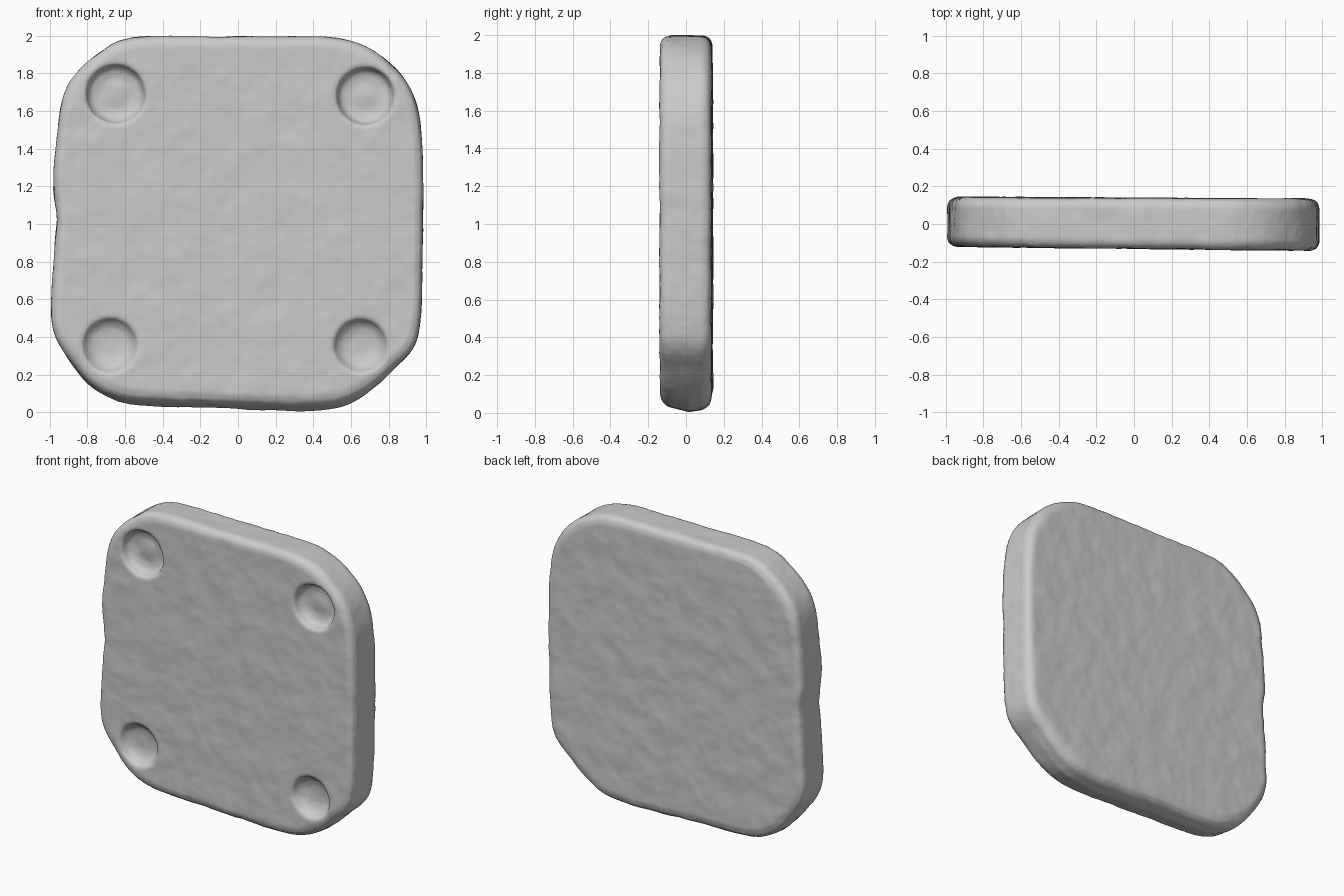
import bpy
import bmesh
from math import sin, cos, tau
from mathutils import Vector

cube = bpy.data.objects.get("Cube")
if cube:
    bpy.data.objects.remove(cube, do_unlink=True)


def loft(name, rings):
    """Skin a stack of equal-length point rings and cap both ends."""
    bm = bmesh.new()
    loops = [[bm.verts.new(p) for p in ring] for ring in rings]
    for a, b in zip(loops, loops[1:]):
        for i in range(len(a)):
            j = (i + 1) % len(a)
            bm.faces.new((a[i], a[j], b[j], b[i]))
    bm.faces.new(loops[0])
    bm.faces.new(loops[-1])
    bmesh.ops.recalc_face_normals(bm, faces=bm.faces)
    mesh = bpy.data.meshes.new(name)
    bm.to_mesh(mesh)
    bm.free()
    obj = bpy.data.objects.new(name, mesh)
    bpy.context.collection.objects.link(obj)
    return obj


def smooth_loop(points, steps=4):
    """Closed Catmull-Rom curve through the points."""
    pts = [Vector(p) for p in points]
    out = []
    for i in range(len(pts)):
        a, b, c, d = (pts[(i + k) % len(pts)] for k in (-1, 0, 1, 2))
        for s in range(steps):
            t = s / steps
            out.append(b + (c - a) * t / 2 + (a - b * 2.5 + c * 2 - d / 2) * t * t
                       + (b * 3 - a - c * 3 + d) * t ** 3 / 2)
    return out


# Slab outline (x, z), hand-shaped and slightly irregular
outline = smooth_loop([
    (-.56, 1.99), (-.1, 1.995), (.42, 1.995), (.59, 1.975), (.73, 1.915),
    (.85, 1.81), (.93, 1.69), (.968, 1.53), (.985, 1.25), (.98, .9),
    (.972, .52), (.93, .34), (.81, .21), (.67, .085), (.5, .015),
    (.2, .008), (-.1, .022), (-.45, .03), (-.63, .055), (-.77, .125),
    (-.9, .28), (-.98, .43), (-.99, .6), (-.977, .85), (-.962, 1.03),
    (-.98, 1.2), (-.965, 1.45), (-.935, 1.65), (-.875, 1.78), (-.75, 1.9)])

# Thickness profile: inset, depth, lift of the underside
profile = [(.042, -1, .045), (.014, -.9, .036), (0, -.68, .026), (0, .12, 0),
           (0, .68, .012), (.014, .9, .022), (.045, 1, .034)]


def slab_ring(inset, depth, lift):
    ring = []
    for x, z in outline:
        y = depth * (.134 + .003 * x) + .004 - .008 * x
        z += lift * max(0, 1 - z / .4)
        ring.append((x * (1 - inset), y, 1 + (z - 1) * (1 - inset)))
    return ring


slab = loft("rounded_slab", [slab_ring(*p) for p in profile])

# Round corner recesses: upper pair has steep walls, lower pair is bowl-like
steep = [(1.04, -.2), (1, -.13), (.95, -.1), (.83, -.07), (.5, -.06), (.15, -.066)]
bowl = [(1.08, -.2), (1, -.13), (.88, -.1), (.7, -.076), (.4, -.064), (.1, -.062)]
recesses = [(-.65, 1.69, .16, steep), (.675, 1.68, .155, steep),
            (-.68, .355, .15, bowl), (.65, .355, .145, bowl)]
cutters = []
for cx, cz, radius, shape in recesses:
    rings = [[(cx + radius * f * cos(tau * i / 40), y - .008 * cx,
               cz + radius * f * sin(tau * i / 40)) for i in range(40)]
             for f, y in shape]
    cutter = loft("recess_cutter", rings)
    cutter.hide_render = True
    cutters.append(cutter)
    cut = slab.modifiers.new("recess", "BOOLEAN")
    cut.operation = "DIFFERENCE"
    cut.solver = "EXACT"
    cut.object = cutter

# Soften the edges and add a faint hand-worked unevenness
remesh = slab.modifiers.new("even_mesh", "REMESH")
remesh.mode = "VOXEL"
remesh.voxel_size = .014
remesh.use_smooth_shade = True
grain = bpy.data.textures.new("worked_surface", "CLOUDS")
grain.noise_scale = .16
wobble = slab.modifiers.new("unevenness", "DISPLACE")
wobble.texture = grain
wobble.strength = .012
wobble.mid_level = .5

bpy.ops.object.select_all(action="DESELECT")
bpy.context.view_layer.objects.active = slab
slab.select_set(True)
for name in [m.name for m in slab.modifiers]:
    bpy.ops.object.modifier_apply(modifier=name)
for cutter in cutters:
    bpy.data.objects.remove(cutter, do_unlink=True)
bpy.ops.object.shade_smooth_by_angle(angle=.8)
